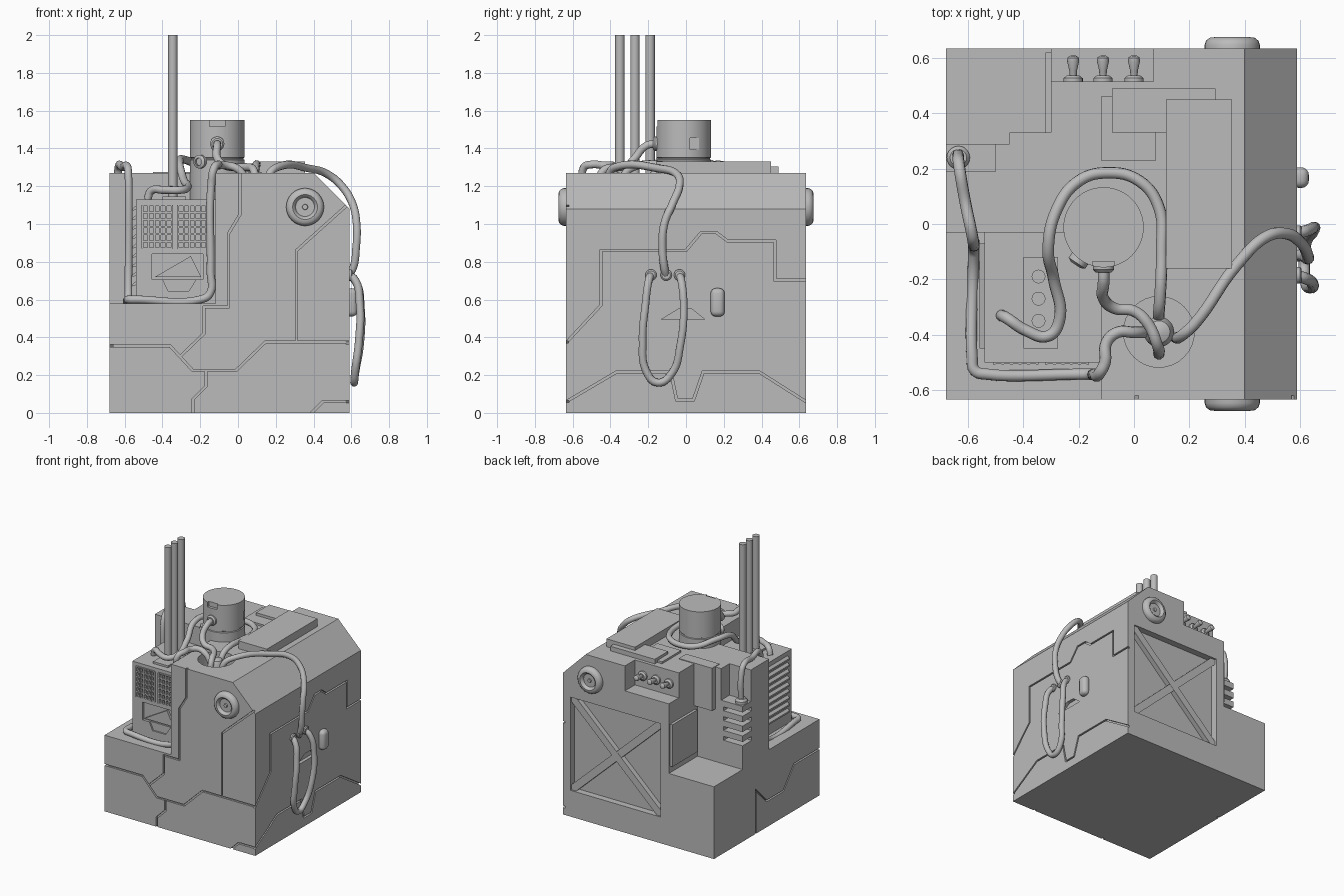
import bpy, bmesh, math
from mathutils import Vector

GREY = bpy.data.materials.new("plain grey")
GREY.diffuse_color = (0.5, 0.5, 0.5, 1)


def finish(name, bm, smooth=False):
    bmesh.ops.recalc_face_normals(bm, faces=bm.faces)
    me = bpy.data.meshes.new(name)
    bm.to_mesh(me)
    bm.free()
    me.materials.append(GREY)
    if smooth:
        me.shade_smooth()
        me.set_sharp_from_angle(angle=math.radians(35))
    ob = bpy.data.objects.new(name, me)
    bpy.context.collection.objects.link(ob)
    return ob


# maps (u, v, outward distance) on each side of the housing to space
def front(u, v, d): return (u, -0.635 - d, v)
def back(u, v, d): return (u, 0.635 + d, v)
def right(u, v, d): return (0.59 + d, u, v)
def left(u, v, d): return (-0.68 - d, u, v)
def up(u, v, d): return (u, v, d)
def panel(u, v, d): return (u, -0.5 - d, v)


def prism(name, pts, side, d0, d1):
    bm = bmesh.new()
    a = [bm.verts.new(side(u, v, d0)) for u, v in pts]
    b = [bm.verts.new(side(u, v, d1)) for u, v in pts]
    n = len(pts)
    bm.faces.new(a)
    bm.faces.new(b[::-1])
    for i in range(n):
        bm.faces.new((a[i], b[i], b[(i + 1) % n], a[(i + 1) % n]))
    return finish(name, bm)


def box(name, x0, x1, y0, y1, z0, z1):
    return prism(name, [(x0, y0), (x1, y0), (x1, y1), (x0, y1)], up, z0, z1)


def strip(pts, w):
    """Outline of a mitred band of width w along a 2D path."""
    p = [Vector(q) for q in pts]
    lft, rgt = [], []
    for i, q in enumerate(p):
        a = (q - p[i - 1]).normalized() if i else (p[1] - q).normalized()
        b = (p[i + 1] - q).normalized() if i < len(p) - 1 else a
        t = (a + b).normalized()
        off = Vector((-t.y, t.x)) * (w / 2 / max(0.3, t.dot(a)))
        lft.append(q + off)
        rgt.append(q - off)
    return [tuple(v) for v in lft + rgt[::-1]]


def lathe(name, prof, loc, axis=(0, 0, 1), n=32):
    bm = bmesh.new()
    q = Vector((0, 0, 1)).rotation_difference(Vector(axis))
    rings = []
    for r, h in prof:
        rings.append([bm.verts.new(q @ Vector((r * math.cos(2 * math.pi * i / n),
                      r * math.sin(2 * math.pi * i / n), h)) + Vector(loc)) for i in range(n)])
    for a, b in zip(rings, rings[1:]):
        for i in range(n):
            bm.faces.new((a[i], a[(i + 1) % n], b[(i + 1) % n], b[i]))
    bm.faces.new(rings[0])
    bm.faces.new(rings[-1])
    return finish(name, bm, True)


def cut(target, cutter):
    m = target.modifiers.new("cut", 'BOOLEAN')
    m.operation, m.solver, m.object = 'DIFFERENCE', 'EXACT', cutter
    cutter.hide_render = True
    bpy.context.view_layer.objects.active = target
    bpy.ops.object.modifier_apply(modifier=m.name)
    bpy.data.objects.remove(cutter)


def cable(name, pts, r=0.021):
    cu = bpy.data.curves.new(name, 'CURVE')
    cu.dimensions = '3D'
    cu.bevel_depth, cu.bevel_resolution, cu.resolution_u = r, 3, 8
    cu.use_fill_caps = True
    sp = cu.splines.new('BEZIER')
    sp.bezier_points.add(len(pts) - 1)
    for bp, p in zip(sp.bezier_points, pts):
        bp.co = p
        bp.handle_left_type = bp.handle_right_type = 'AUTO'
    cu.materials.append(GREY)
    ob = bpy.data.objects.new(name, cu)
    bpy.context.collection.objects.link(ob)
    bpy.ops.object.select_all(action='DESELECT')
    ob.select_set(True)
    bpy.context.view_layer.objects.active = ob
    bpy.ops.object.convert(target='MESH')


# housing: chamfered block with stepped corners
body = prism("housing", [(-0.68, 0), (0.59, 0), (0.59, 1.08), (0.4, 1.27), (-0.68, 1.27)],
             lambda u, v, d: (u, d, v), -0.635, 0.635)
for c in [(-0.8, -0.12, -0.8, -0.03, 0.58, 1.4), (-0.8, -0.3, 0.29, 0.8, 0.55, 1.4),
          (-0.4, 0.07, 0.515, 0.8, 1.08, 1.4), (-0.8, -0.5, 0.19, 0.4, 1.03, 1.4),
          (-0.23, 0.53, 0.585, 0.8, 0.2, 0.91)]:
    cut(body, box("cutter", *c))
for i in range(4):  # corner louvres
    z = 0.73 + 0.075 * i
    cut(body, box("cutter", -0.8, -0.52, 0.18, 0.4, z, z + 0.03))
cut(body, lathe("cutter", [(0.128, 1.15), (0.128, 1.4)], (0.09, -0.39, 0)))
cut(body, prism("cutter", [(-0.13, 0.495), (0.1, 0.495), (0.03, 0.55), (-0.04, 0.55)], right, -0.025, 0.02))

# panel seams
seams = [
    (front, [(-0.7, 0.355), (-0.36, 0.355), (-0.24, 0.225), (-0.01, 0.225), (0.145, 0.375), (0.61, 0.375)]),
    (front, [(-0.31, 0.295), (-0.18, 0.42), (-0.18, 0.56), (-0.05, 0.56), (-0.05, 0.95), (0.01, 1.05), (0.01, 1.29)]),
    (front, [(-0.17, 0.225), (-0.17, 0.14), (-0.24, 0.07), (-0.24, -0.02)]),
    (front, [(0.31, 0.375), (0.31, 0.86), (0.6, 1.12)]),
    (front, [(0.37, -0.02), (0.45, 0.06), (0.61, 0.06)]),
    (right, [(-0.65, 0.355), (-0.45, 0.57), (-0.45, 0.86), (0, 0.86), (0.08, 0.955), (0.16, 0.955),
             (0.22, 0.91), (0.47, 0.91), (0.47, 0.705), (0.65, 0.705)]),
    (right, [(-0.65, 0.05), (-0.37, 0.215), (-0.08, 0.215), (-0.05, 0.07), (0.04, 0.07),
             (0.09, 0.215), (0.39, 0.215), (0.65, 0.05)]),
    (left, [(0.13, -0.02), (0.13, 0.33), (0.0, 0.2), (-0.2, 0.2), (-0.33, 0.355), (-0.65, 0.355)]),
]
for i, (side, pts) in enumerate(seams):
    cut(body, prism("cutter", strip(pts, 0.012), side, -0.014 - 0.0006 * i, 0.02))

# cross braces in the rear recess
for i, s in enumerate((1, -1)):
    a, b = (-0.23, 0.555 - s * 0.355), (0.53, 0.555 + s * 0.355)
    prism("rear_brace", strip([a, b], 0.055), back, -0.06, -0.012 - 0.002 * i)

# plates on the roof and walls
box("roof_plate_long", 0.115, 0.355, -0.16, 0.45, 1.26, 1.33)
box("roof_plate_wide", -0.08, 0.295, 0.33, 0.49, 1.26, 1.305)
box("roof_plate_small", -0.12, 0.08, 0.23, 0.46, 1.26, 1.285)
box("rear_hanger", -0.45, -0.17, 0.24, 0.33, 0.95, 1.275)
box("side_plate", -0.32, -0.29, 0.32, 0.62, 0.6, 0.92)

# round dials on front and back
dial = [(0.1, -0.01), (0.1, 0.012), (0.095, 0.027), (0.082, 0.038), (0.066, 0.04),
        (0.056, 0.032), (0.05, 0.018), (0.015, 0.018), (0.013, 0.026)]
lathe("front_dial", dial, (0.355, -0.635, 1.09), (0, -1, 0))
lathe("rear_dial", dial, (0.355, 0.635, 1.09), (0, 1, 0))

# rear toggle switches
for x in (-0.22, -0.112, 0.0):
    lathe("switch_collar", [(0.035, -0.01), (0.035, 0.012), (0.022, 0.022)], (x, 0.515, 1.17), (0, 1, 0), 20)
    lathe("switch_lever", [(0.012, 0), (0.014, 0.04), (0.022, 0.075), (0.02, 0.088), (0.01, 0.094)],
          (x, 0.515, 1.17), (0, 1, 0.15), 16)

# turret
turret = lathe("turret", [(0.145, 1.1), (0.145, 1.34), (0.139, 1.343), (0.139, 1.35),
                          (0.145, 1.353), (0.145, 1.55)], (-0.11, -0.012, 0), n=48)
cut(turret, box("cutter", 0.01, 0.1, 0.02, 0.2, 1.395, 1.455))
cut(turret, box("cutter", -0.15, -0.07, -0.25, -0.135, 1.515, 1.6))
lathe("turret_socket", [(0.038, -0.03), (0.038, 0.02), (0.028, 0.03)], (-0.11, -0.145, 1.425), (0, -1, 0), 20)
lathe("turret_knob", [(0.036, -0.04), (0.036, 0.02), (0.02, 0.028), (0.02, 0.015)],
      (-0.195, -0.125, 1.33), (-0.55, -0.83, 0), 20)

# radio unit in the front left corner
radio = box("radio_unit", -0.54, -0.115, -0.5, -0.02, 0.57, 1.13)
for x0, x1 in ((-0.505, -0.35), (-0.317, -0.167)):
    z0, z1 = 0.87, 1.1
    cut(radio, box("cutter", x0, x1, -0.6, -0.475, z0, z1))
    for i in range(6):
        x = x0 + (x1 - x0) * i / 5
        box("grille_bar", x - 0.005, x + 0.005, -0.508, -0.47, z0, z1)
    for i in range(7):
        z = z0 + (z1 - z0) * i / 6
        box("grille_rung", x0, x1, -0.506, -0.47, z - 0.005, z + 0.005)
cut(radio, prism("cutter", [(-0.455, 0.705), (-0.185, 0.705), (-0.185, 0.84), (-0.455, 0.84)], panel, -0.02, 0.1))
cut(radio, prism("cutter", [(-0.4, 0.71), (-0.37, 0.645), (-0.26, 0.645), (-0.22, 0.71)], panel, -0.012, 0.1))
prism("radio_pointer", [(-0.44, 0.72), (-0.195, 0.72), (-0.25, 0.83)], panel, -0.03, -0.002)
for i in range(9):
    z = 0.68 + 0.05 * i
    prism("side_slat", [(-0.53, z), (-0.558, z - 0.01), (-0.558, z + 0.002), (-0.53, z + 0.025)],
          lambda u, v, d: (u, d, v), -0.45, -0.07)
box("antenna_base", -0.4, -0.275, -0.45, -0.12, 1.12, 1.145)
for y in (-0.35, -0.27, -0.19):
    lathe("antenna", [(0.025, 1.12), (0.025, 2.0)], (-0.345, y, 0), n=16)

# right side lamp
lamp = box("side_lamp", 0.57, 0.632, 0.13, 0.205, 0.51, 0.66)
bv = lamp.modifiers.new("round", 'BEVEL')
bv.width, bv.segments = 0.028, 4
lamp.data.shade_smooth()

# cables and their sockets
lathe("roof_hub", [(0.055, 1.14), (0.055, 1.24), (0.04, 1.27), (0.015, 1.28)], (0.09, -0.39, 0), n=24)
cable("left_cable", [(-0.635, 0.24, 1.0), (-0.635, 0.24, 1.25), (-0.632, 0.21, 1.305), (-0.61, 0.08, 1.3),
                     (-0.585, -0.04, 1.3), (-0.58, -0.07, 1.25), (-0.58, -0.075, 0.68), (-0.58, -0.11, 0.605),
                     (-0.585, -0.48, 0.6), (-0.575, -0.53, 0.6), (-0.53, -0.543, 0.6), (-0.2, -0.543, 0.6),
                     (-0.15, -0.543, 0.63), (-0.145, -0.543, 0.75), (-0.142, -0.543, 1.2), (-0.125, -0.54, 1.3),
                     (-0.105, -0.5, 1.315), (-0.1, -0.43, 1.31), (-0.06, -0.392, 1.31), (0.0, -0.392, 1.29),
                     (0.05, -0.392, 1.22)])
cable("arc_cable", [(-0.48, -0.33, 1.13), (-0.46, -0.34, 1.175), (-0.39, -0.385, 1.18), (-0.31, -0.405, 1.18),
                    (-0.27, -0.35, 1.19), (-0.29, -0.2, 1.24), (-0.31, -0.09, 1.33), (-0.28, 0.05, 1.34),
                    (-0.2, 0.155, 1.31), (-0.1, 0.185, 1.3), (0.02, 0.155, 1.3), (0.09, 0.06, 1.3),
                    (0.1, -0.1, 1.31), (0.095, -0.25, 1.31), (0.09, -0.32, 1.27), (0.09, -0.34, 1.18)])
cable("turret_cable", [(-0.11, -0.16, 1.425), (-0.11, -0.21, 1.415), (-0.11, -0.27, 1.35), (-0.07, -0.305, 1.31),
                       (0.0, -0.315, 1.3), (0.05, -0.36, 1.3), (0.085, -0.44, 1.28), (0.09, -0.47, 1.18)])
cable("right_cable", [(0.15, -0.41, 1.18), (0.17, -0.405, 1.27), (0.22, -0.36, 1.305), (0.37, -0.15, 1.295),
                      (0.48, -0.045, 1.26), (0.55, -0.035, 1.2), (0.605, -0.07, 1.11), (0.628, -0.115, 1.0),
                      (0.625, -0.125, 0.87), (0.61, -0.115, 0.77), (0.58, -0.105, 0.72)])
cable("loop_cable", [(0.58, -0.185, 0.73), (0.615, -0.195, 0.71), (0.645, -0.215, 0.57), (0.64, -0.23, 0.38),
                     (0.62, -0.21, 0.22), (0.615, -0.15, 0.16), (0.62, -0.075, 0.21), (0.645, -0.03, 0.36),
                     (0.65, -0.012, 0.55), (0.62, -0.025, 0.7), (0.58, -0.035, 0.73)])
for y in (-0.185, -0.105, -0.035):
    lathe("side_socket", [(0.03, -0.01), (0.03, 0.01), (0.022, 0.016)], (0.59, y, 0.73), (1, 0, 0), 20)
lathe("corner_socket", [(0.042, 1.02), (0.042, 1.05), (0.03, 1.065)], (-0.635, 0.24, 0), n=20)
